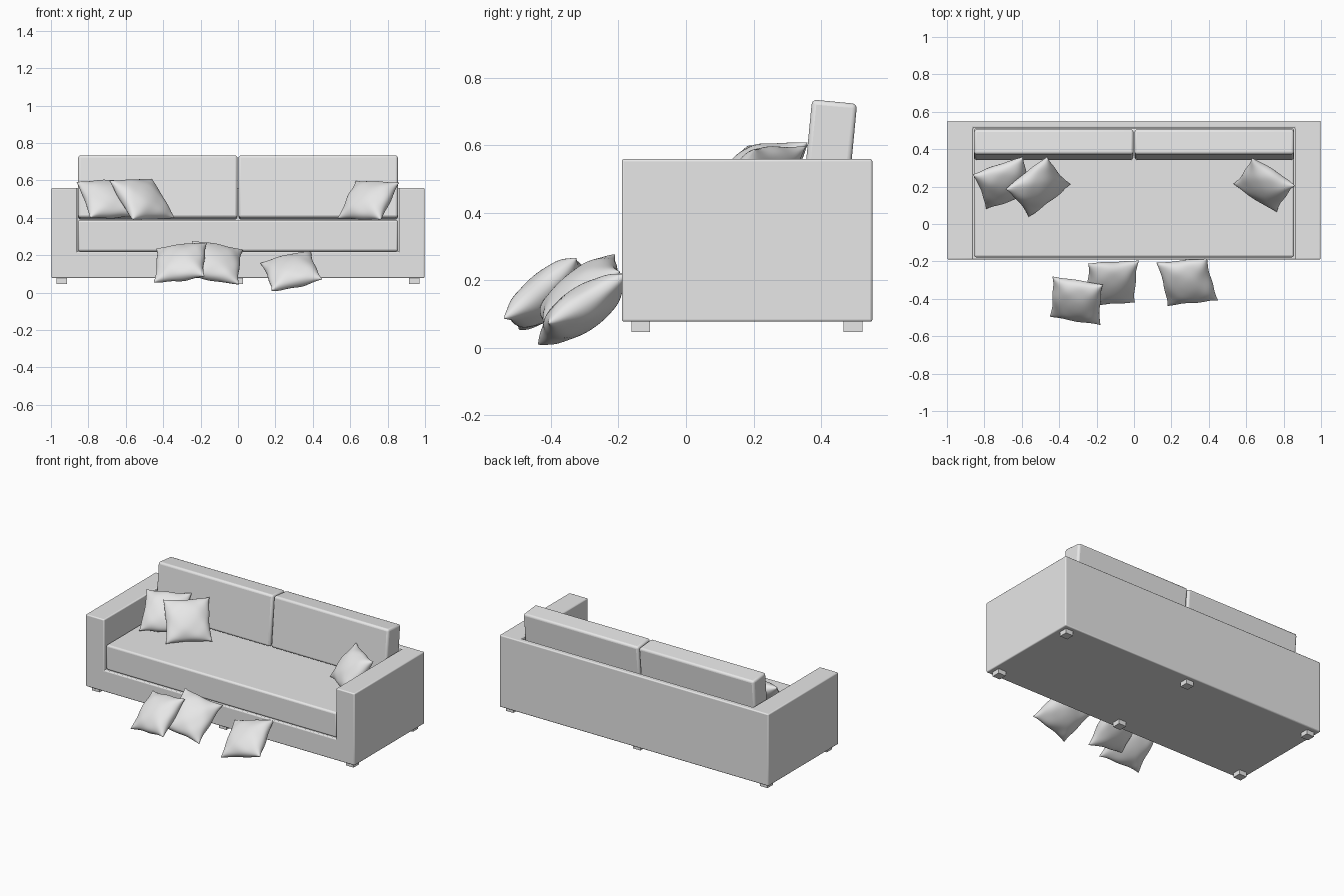
import bpy, bmesh, math
from mathutils import Vector, Matrix

if "Cube" in bpy.data.objects:
    bpy.data.objects.remove(bpy.data.objects["Cube"])

fabric = bpy.data.materials.new("light_grey_fabric")
fabric.diffuse_color = (0.8, 0.8, 0.8, 1)
fabric.use_nodes = True
fabric.node_tree.nodes["Principled BSDF"].inputs["Base Color"].default_value = fabric.diffuse_color


def finish(name, bm, bevel=0.0, segments=3, angle=40):
    """Turn a bmesh into a smooth-shaded object with an optional rounded edge."""
    bmesh.ops.recalc_face_normals(bm, faces=bm.faces)
    me = bpy.data.meshes.new(name)
    bm.to_mesh(me)
    bm.free()
    me.materials.append(fabric)
    ob = bpy.data.objects.new(name, me)
    bpy.context.collection.objects.link(ob)
    if bevel:
        mod = ob.modifiers.new("rounded_edges", 'BEVEL')
        mod.width, mod.segments = bevel, segments
    bpy.context.view_layer.objects.active = ob
    ob.select_set(True)
    bpy.ops.object.shade_smooth_by_angle(angle=math.radians(angle))
    ob.select_set(False)
    return ob


def box(name, centre, size, bevel=0.0, tilt=0.0):
    bm = bmesh.new()
    bmesh.ops.create_cube(bm, size=1, matrix=Matrix.Diagonal((*size, 1)))
    ob = finish(name, bm, bevel)
    ob.location = centre
    ob.rotation_euler.x = tilt
    return ob


# frame: base slab with arms and back raised from it in one piece
def frame():
    xs, ys = (-0.998, -0.86, 0.86, 0.998), (-0.19, 0.515, 0.552)
    bm = bmesh.new()
    v = [[bm.verts.new((x, y, 0.22)) for y in ys] for x in xs]
    raised = []
    for i in range(3):
        for j in range(2):
            f = bm.faces.new((v[i][j], v[i + 1][j], v[i + 1][j + 1], v[i][j + 1]))
            if (i, j) != (1, 0):
                raised.append(f)
    low = bmesh.ops.extrude_face_region(bm, geom=bm.faces[:], use_keep_orig=True)
    for p in low["geom"]:
        if isinstance(p, bmesh.types.BMVert):
            p.co.z = 0.077
    top = bmesh.ops.extrude_face_region(bm, geom=raised)
    for p in top["geom"]:
        if isinstance(p, bmesh.types.BMVert):
            p.co.z = 0.559
    bmesh.ops.recalc_face_normals(bm, faces=bm.faces)
    bmesh.ops.dissolve_limit(bm, angle_limit=0.02, verts=bm.verts[:], edges=bm.edges[:])
    finish("sofa_frame", bm, 0.007)


frame()

# seat and back cushions
box("seat_cushion", (0, 0.167, 0.304), (1.712, 0.69, 0.168), 0.012)
for side, label in ((-1, "left"), (1, "right")):
    box(label + "_back_cushion", (side * 0.429, 0.424, 0.562), (0.852, 0.134, 0.335),
        0.014, math.radians(-5.5))

# feet
for x in (-0.943, 0, 0.943):
    for y in (-0.134, 0.495):
        box("foot", (x, y, 0.064), (0.056, 0.056, 0.034))


# throw pillow: puffed square with pinched edges, pointed corners and soft folds
def pillow(name, centre, right, up, seed, n=28, thick=0.063):
    u = Vector(right)
    w = Vector(up)
    normal = u.cross(w).normalized()
    w = normal.cross(u).normalized() * w.length
    bm = bmesh.new()
    for side in (-1, 1):
        grid = []
        for i in range(n + 1):
            row = []
            for j in range(n + 1):
                a = -math.cos(math.pi * i / n)
                b = -math.cos(math.pi * j / n)
                puff = ((1 - a * a) * (1 - b * b)) ** 0.45
                # edges drawn in, unevenly, between the corners
                pa = a * (1 - 0.07 * (1 - b ** 4) + 0.018 * math.sin(5 * b + seed) * (1 - b * b))
                pb = b * (1 - 0.07 * (1 - a ** 4) + 0.018 * math.sin(5 * a + 2 * seed) * (1 - a * a))
                fold = 1 + 0.1 * math.sin(6 * a + seed) * math.sin(5 * b + side + seed) * (a * a + b * b)
                p = Vector(centre) + u * pa / 2 + w * pb / 2 + normal * side * thick * puff * fold
                row.append(bm.verts.new(p))
            grid.append(row)
        for i in range(n):
            for j in range(n):
                bm.faces.new((grid[i][j], grid[i + 1][j], grid[i + 1][j + 1], grid[i][j + 1]))
    bmesh.ops.remove_doubles(bm, verts=bm.verts, dist=0.0002)
    finish(name, bm, angle=80)


# centre, direction to the right, direction upward
pillows = {
    "floor_pillow_left": ((-0.308, -0.41, 0.16), (0.272, -0.045, 0.033), (0.015, 0.215, 0.18)),
    "floor_pillow_middle": ((-0.12, -0.315, 0.16), (0.272, 0.015, -0.05), (0.03, 0.225, 0.18)),
    "floor_pillow_right": ((0.285, -0.308, 0.114), (0.272, 0.03, 0.063), (-0.075, 0.23, 0.143)),
    "seat_pillow_outer": ((-0.693, 0.22, 0.50), (0.27, 0.095, 0.01), (-0.095, 0.175, 0.19)),
    "seat_pillow_inner": ((-0.513, 0.199, 0.498), (0.225, 0.175, 0.01), (-0.12, 0.15, 0.21)),
    "seat_pillow_right": ((0.697, 0.21, 0.492), (0.232, -0.15, -0.008), (0.105, 0.135, 0.2)),
}
for k, (name, (c, r, up)) in enumerate(pillows.items()):
    pillow(name, c, r, up, 1.3 * k + 0.5)
